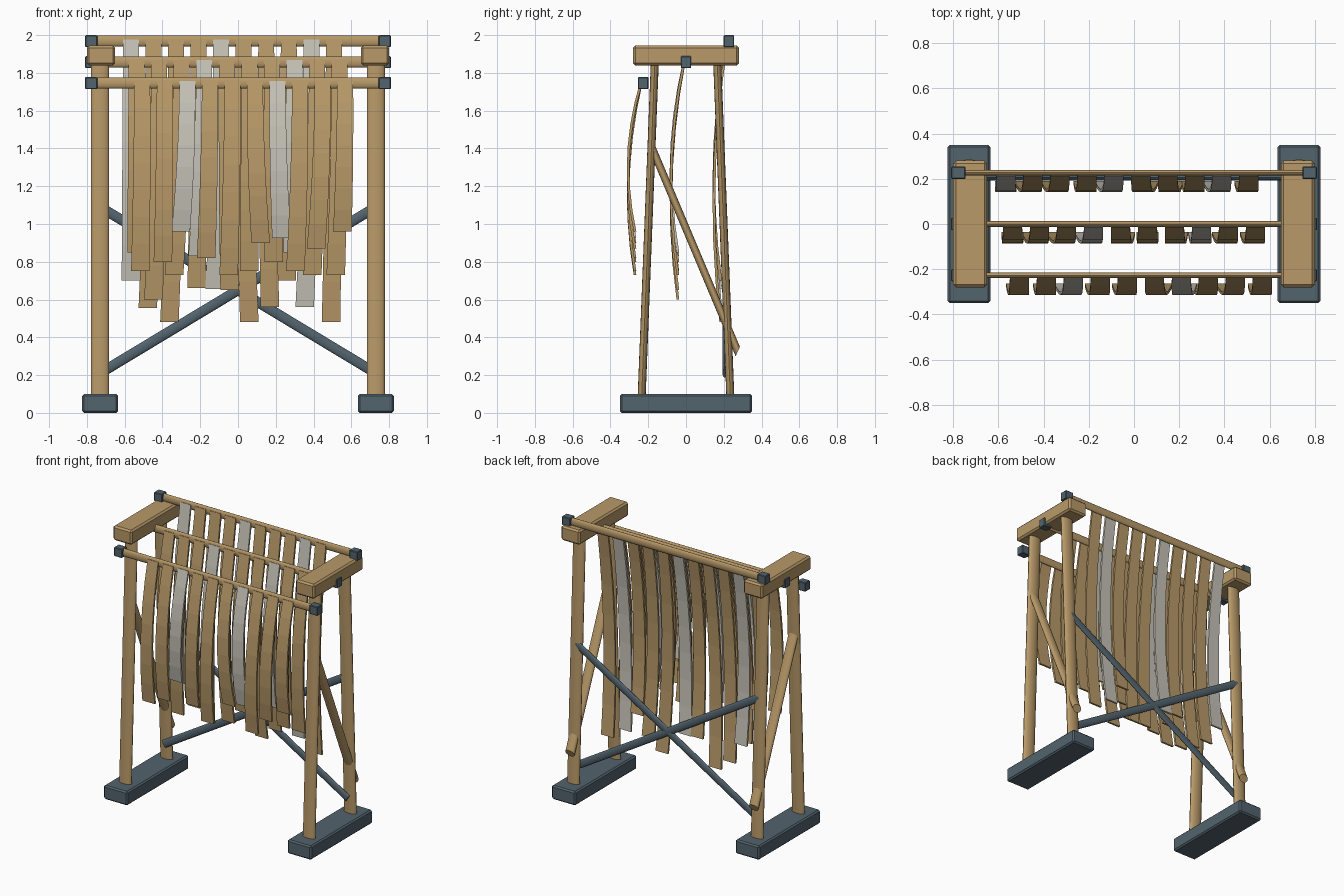
import bpy, bmesh, math
from mathutils import Vector, Matrix

if "Cube" in bpy.data.objects:
    bpy.data.objects.remove(bpy.data.objects["Cube"], do_unlink=True)


def material(name, rgb):
    m = bpy.data.materials.new(name)
    m.use_nodes = True
    m.diffuse_color = (*rgb, 1)
    m.node_tree.nodes["Principled BSDF"].inputs["Base Color"].default_value = (*rgb, 1)
    return m


WOOD = material("tan wood", (0.48, 0.32, 0.14))
CLOTH = material("pale cloth", (0.56, 0.54, 0.47))
SLATE = material("slate blue", (0.085, 0.125, 0.155))
DEPTH = 0.44  # poles are flattened front to back
round_parts = []


def add(name, bm, mat):
    bmesh.ops.recalc_face_normals(bm, faces=bm.faces)
    me = bpy.data.meshes.new(name)
    bm.to_mesh(me)
    bm.free()
    me.materials.append(mat)
    ob = bpy.data.objects.new(name, me)
    bpy.context.collection.objects.link(ob)
    return ob


def box(name, centre, size, mat, bevel):
    bm = bmesh.new()
    bmesh.ops.create_cube(bm, size=1)
    bmesh.ops.scale(bm, vec=size, verts=bm.verts)
    bmesh.ops.translate(bm, vec=centre, verts=bm.verts)
    bmesh.ops.bevel(bm, geom=bm.edges[:], offset=bevel, segments=1, affect='EDGES')
    return add(name, bm, mat)


def pole(name, a, b, radius, mat):
    # Round pole between two points, squashed along y
    a, b = (Vector((p[0], p[1] / DEPTH, p[2])) for p in (a, b))
    d = b - a
    bm = bmesh.new()
    bmesh.ops.create_cone(bm, cap_ends=True, segments=16, radius1=radius,
                          radius2=radius, depth=d.length)
    turn = d.to_track_quat('Z', 'Y').to_matrix().to_4x4()
    squash = Matrix.Diagonal((1, DEPTH, 1, 1))
    bm.transform(squash @ Matrix.Translation((a + b) / 2) @ turn)
    round_parts.append(add(name, bm, mat))


def strip(name, x, y, top, bottom, drift, mat):
    # Hanging ribbon that bows forward and drifts sideways
    bm = bmesh.new()
    steps = 7
    rings = []
    for i in range(steps + 1):
        t = i / steps
        cx = x + drift * t * t
        cy = y - 0.008 - 0.245 * t + 0.21 * t * t
        z = top + (bottom - top) * t
        w = 0.042 + 0.007 * t
        rings.append([bm.verts.new((cx + sx * w, cy + sy * 0.007, z))
                      for sx, sy in ((-1, -1), (1, -1), (1, 1), (-1, 1))])
    for lo, hi in zip(rings, rings[1:]):
        for k in range(4):
            n = (k + 1) % 4
            bm.faces.new((lo[k], lo[n], hi[n], hi[k]))
    bm.faces.new(rings[0])
    bm.faces.new(rings[-1])
    add(name, bm, mat)


# Side frames
for side, s in (("right", -1), ("left", 1)):
    x = 0.73 * s
    box(side + "_foot", (x, 0, 0.05), (0.19, 0.7, 0.1), SLATE, 0.01)
    box(side + "_top_beam", (0.725 * s, 0, 1.892), (0.15, 0.56, 0.105), WOOD, 0.012)
    for end, e in (("front", -1), ("rear", 1)):
        pole(f"{side}_{end}_post", (x, 0.235 * e, 0.08), (x, 0.165 * e, 1.86), 0.048, WOOD)
    pole(side + "_side_brace", (x, -0.187, 1.42), (x, 0.274, 0.325), 0.036, WOOD)
    pole(side + "_cross_brace", (-x, 0.205, 0.21), (x, 0.205, 1.09), 0.027, SLATE)

# Rails with end caps, and the strips: bottom heights and sideways drifts
ROWS = (
    ("front", -0.227, 1.746, 0.03,
     (.75, .80, .96, .82, .73, .90, .925, .75, .87, .96),
     (-.01, -.01, -.035, -.02, -.02, .03, .02, -.025, -.035, -.015)),
    ("middle", 0, 1.857, 0,
     (.85, .60, .73, .83, .65, .75, .80, .85, .73, .73),
     (0, -.03, -.04, -.035, .015, 0, .01, -.01, -.025, -.02)),
    ("rear", 0.227, 1.968, -0.03,
     (.70, .555, .48, .66, .655, .48, .56, .70, .56, .48),
     (0, -.03, -.035, -.01, -.035, .03, .02, -.01, -.035, -.015)),
)
for r, (row, y, z, shift, bottoms, drifts) in enumerate(ROWS):
    pole(row + "_rail", (-0.78, y, z), (0.78, y, z), 0.029, WOOD)
    for side, s in (("right", -1), ("left", 1)):
        box(f"{row}_{side}_cap", (0.777 * s, y, z), (0.064, 0.055, 0.064), SLATE, 0.004)
    for i, (bottom, drift) in enumerate(zip(bottoms, drifts)):
        pale = (i + 2 - r) % 4 == 0
        strip(f"{row}_strip_{i + 1}", -0.537 + 0.1194 * i + shift, y, z + 0.01,
              bottom, drift, CLOTH if pale else WOOD)

# Smooth the round poles
bpy.ops.object.select_all(action='DESELECT')
for ob in round_parts:
    ob.select_set(True)
bpy.context.view_layer.objects.active = round_parts[0]
bpy.ops.object.shade_smooth_by_angle(angle=math.radians(40))
